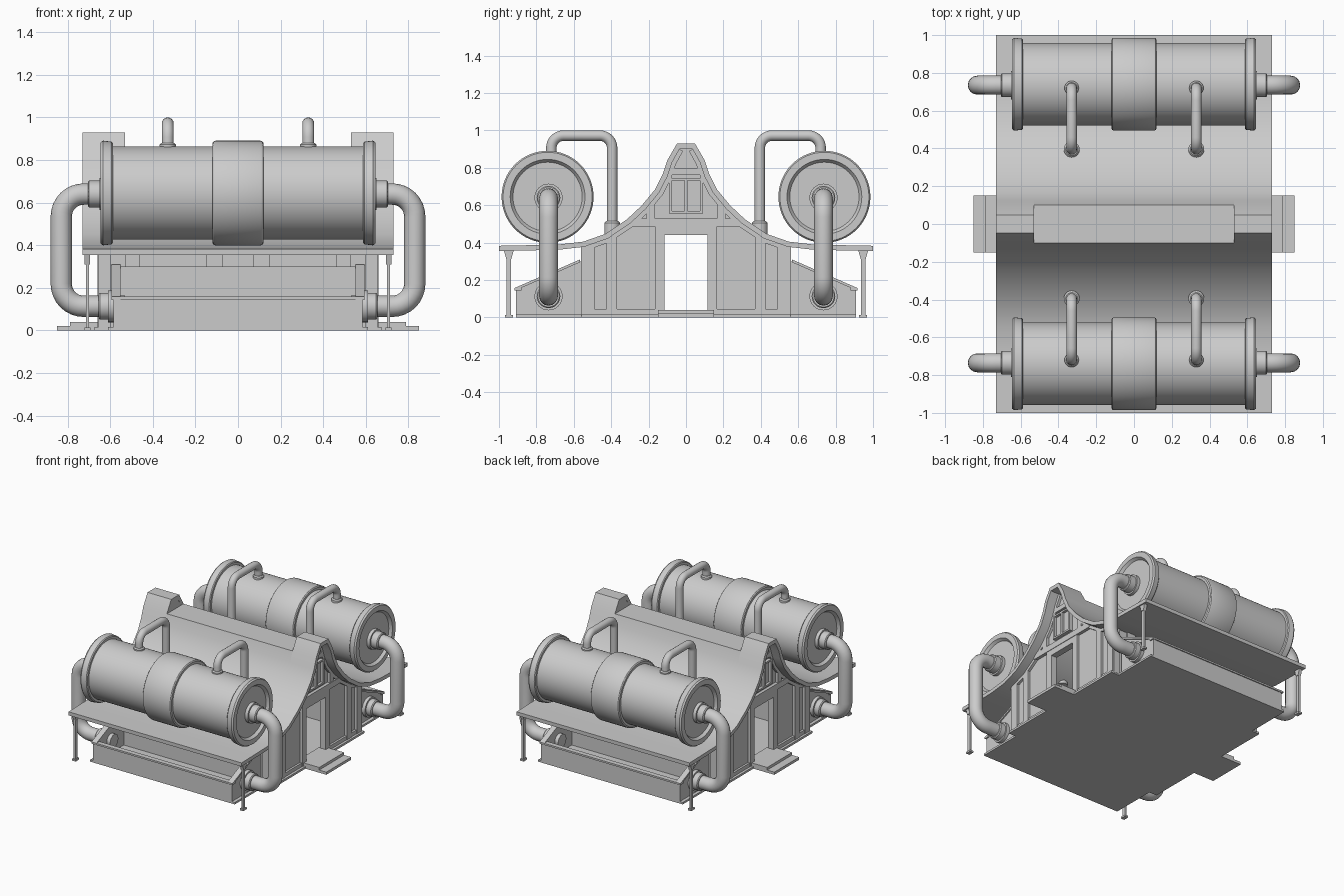
import bpy, bmesh, math
from mathutils import Vector

if "Cube" in bpy.data.objects:
    bpy.data.objects.remove(bpy.data.objects["Cube"])


def finish(name, bm):
    bmesh.ops.remove_doubles(bm, verts=bm.verts, dist=1e-5)
    bmesh.ops.recalc_face_normals(bm, faces=bm.faces)
    me = bpy.data.meshes.new(name)
    bm.to_mesh(me)
    bm.free()
    ob = bpy.data.objects.new(name, me)
    bpy.context.collection.objects.link(ob)
    return ob


def extrude_x(name, pts, x0, x1):
    """Extrude a (y, z) outline from x0 to x1."""
    bm = bmesh.new()
    f = bm.faces.new([bm.verts.new((x0, y, z)) for y, z in pts])
    r = bmesh.ops.extrude_face_region(bm, geom=[f])
    vs = [v for v in r["geom"] if isinstance(v, bmesh.types.BMVert)]
    bmesh.ops.translate(bm, verts=vs, vec=(x1 - x0, 0, 0))
    return finish(name, bm)


def box(name, x0, x1, y0, y1, z0, z1):
    return extrude_x(name, [(y0, z0), (y1, z0), (y1, z1), (y0, z1)], x0, x1)


def lathe(name, profile, centre, axis="X", n=48):
    """Revolve (distance, radius) pairs around an axis through centre."""
    bm = bmesh.new()
    rings = []
    for d, r in profile:
        ring = []
        for i in range(n):
            a = 2 * math.pi * i / n
            c, s = r * math.cos(a), r * math.sin(a)
            p = Vector((d, c, s)) if axis == "X" else Vector((c, s, d))
            ring.append(bm.verts.new(p + Vector(centre)))
        rings.append(ring)
    for a, b in zip(rings, rings[1:]):
        for i in range(n):
            bm.faces.new((a[i], a[(i + 1) % n], b[(i + 1) % n], b[i]))
    for ring in (rings[0], rings[-1]):
        bm.faces.new(ring)
    return finish(name, bm)


def pipe(name, pts, radius, bend, steps=8):
    """Round tube along a path whose corners are filleted."""
    pts = [Vector(p) for p in pts]
    path = [pts[0]]
    for a, b, c in zip(pts, pts[1:], pts[2:]):
        u, v = (a - b).normalized(), (c - b).normalized()
        o = b + (u + v) * bend
        for i in range(steps + 1):
            t = math.pi / 2 * i / steps
            path.append(o - v * bend * math.cos(t) - u * bend * math.sin(t))
    path.append(pts[-1])
    cu = bpy.data.curves.new(name, "CURVE")
    cu.dimensions = "3D"
    cu.bevel_depth, cu.bevel_resolution, cu.use_fill_caps = radius, 6, True
    sp = cu.splines.new("POLY")
    sp.points.add(len(path) - 1)
    for p, q in zip(sp.points, path):
        p.co = (*q, 1)
    tmp = bpy.data.objects.new(name + "_path", cu)
    bpy.context.collection.objects.link(tmp)
    me = bpy.data.meshes.new_from_object(tmp.evaluated_get(bpy.context.evaluated_depsgraph_get()))
    bpy.data.objects.remove(tmp)
    ob = bpy.data.objects.new(name, me)
    bpy.context.collection.objects.link(ob)


def inset(pts, t):
    """Offset an eave-to-ridge profile inwards and downwards."""
    out = []
    for i, (y, z) in enumerate(pts):
        a, b = Vector(pts[max(i - 1, 0)]), Vector(pts[min(i + 1, len(pts) - 1)])
        d = (b - a).normalized()
        out.append((y + d.y * t if d.x > 0 else y - d.y * t, z - abs(d.x) * t))
    return [(min(y, -0.012), z) for y, z in out]


def both(half):
    return half + [(-y, z) for y, z in reversed(half)]


# swept roof: two full-height ends and a lower flat-topped middle
roof = [(-1, .383), (-.85, .386), (-.68, .39), (-.55, .405), (-.43, .447), (-.315, .525),
        (-.235, .6), (-.165, .685), (-.125, .765), (-.1, .84), (-.048, .93)]
under = inset(roof, .028)
under[-1] = (-.035, .9)
for s in (-1, 1):
    extrude_x("roof_end", both(roof) + both(under)[::-1], s * .53, s * .73)
    extrude_x("ridge_block", [(-.095, .8), (-.095, .84), (-.045, .925), (.045, .925), (.095, .84), (.095, .8)],
              s * .531, s * .64)
mid_under = under[:-2] + [(-.082, .81)]
extrude_x("roof_middle", both(roof[:-1]) + both(mid_under)[::-1], -.53, .53)

# floor and door steps
box("floor", -.61, .61, -.91, .91, 0, .015)
box("house_floor", -.675, .675, -.56, .56, 0, .016)
for s in (-1, 1):
    box("lower_step", s * .6, s * .85, -.15, .15, 0, .02)
    box("upper_step", s * .6, s * .79, -.15, .15, .018, .04)

# gable walls with open doorway and timber framing
wall = [p for p in under if -.56 < p[0]]
wall = [(-.55, .375)] + [p for p in wall if p[0] > -.545]
gable = [(-.55, .01)] + both(wall) + [(.55, .01), (.115, .01), (.115, .44), (-.115, .44), (-.115, .01)]
for s in (-1, 1):
    extrude_x("gable_wall", gable, s * .61, s * .64)
    a, b = s * .635, s * .66
    for m in (-1, 1):
        for y0, y1, z0, z1 in ((.49, .55, .01, .385), (.37, .425, .01, .43), (.115, .165, .01, .49),
                               (.165, .21, .53, .61)):
            box("gable_post", a, b, m * y0, m * y1, z0, z1)
        for y0, y1 in ((.425, .49), (.165, .37)):
            box("sill_beam", a, b - s * .004, m * y0, m * y1, .01, .045)
        half = wall[1:]
        low = inset(half, .022)
        extrude_x("gable_rafter", [(m * y, z) for y, z in half + low[::-1]], a, b)
    box("cross_beam", a, b + s * .004, -.3, .3, .485, .53)
    box("door_lintel", a, b, -.165, .165, .44, .487)
    box("peak_beam", a, b, -.105, .105, .765, .80)
    # window
    box("window_glass", a, s * .645, -.085, .085, .56, .74)
    for y0, y1 in ((-.09, -.075), (-.008, .008), (.075, .09)):
        box("window_bar", a, b + s * .006, y0, y1, .555, .745)
    for z in (.555, .732):
        box("window_rail", a, b + s * .005, -.09, .09, z, z + .013)

# long walls under the eaves with battens
for s in (-1, 1):
    box("side_wall", -.63, .63, s * .52, s * .55, .01, .385)
    for x0, x1 in ((.07, .15), (.46, .53), (.6, .655)):
        for m in (-1, 1):
            box("wall_batten", m * x0, m * x1, s * .545, s * .562, .01, .385)

    # open trough with sloping ends and rim
    box("trough_front", -.585, .585, s * .885, s * .91, .01, .15)
    box("trough_front_rim", -.595, .595, s * .88, s * .918, .145, .158)
    box("trough_back", -.585, .585, s * .56, s * .58, .01, .30)
    for m in (-1, 1):
        extrude_x("trough_end", [(s * .91, .01), (s * .91, .15), (s * .57, .297), (s * .57, .01)],
                  m * .558, m * .585)
        extrude_x("trough_end_rim", [(s * .915, .143), (s * .915, .158), (s * .566, .31), (s * .566, .295)],
                  m * .553, m * .595)

    # eave posts
    for m in (-1, 1):
        box("eave_post", m * .70, m * .715, s * .935, s * .96, 0, .365)
        box("post_foot", m * .693, m * .722, s * .925, s * .968, 0, .014)
        extrude_x("post_head", [(s * .935, .31), (s * .96, .31), (s * .975, .362), (s * .92, .362)],
                  m * .695, m * .72)

    # tank with raised middle band, end rims and recessed ends
    half = [(.105, .246), (.114, .243), (.12, .235), (.12, .218), (.588, .218), (.588, .235), (.594, .241),
            (.634, .246), (.645, .238), (.645, .2), (.625, .185)]
    lathe("tank", [(-x, r) for x, r in reversed(half)] + half, (0, s * .74, .645), n=64)

    for m in (-1, 1):
        # big side pipes from tank to trough
        y = s * .735
        pipe("side_pipe", [(m * .62, y, .64), (m * .83, y, .64), (m * .83, y, .113), (m * .53, y, .113)],
             .05, .105)
        for x, z in ((.62, .64), (.58, .113)):
            w = .085 if z > .5 else .075
            lathe("pipe_collar", [(m * d, r) for d, r in
                                  ((x, .075), (x + .03, .075), (x + .03, .063), (x + w - .006, .063),
                                   (x + w, .057))], (0, y, z), n=32)
        # small vent pipes from tank top to roof
        pipe("vent_pipe", [(m * .33, s * .72, .84), (m * .33, s * .72, .972),
                           (m * .33, s * .395, .972), (m * .33, s * .395, .44)], .028, .065)
        lathe("vent_collar", [(.84, .038), (.872, .038), (.88, .03)], (m * .33, s * .72, 0), "Z", 24)
        lathe("vent_roof_collar", [(.44, .042), (.505, .042), (.515, .032)], (m * .33, s * .395, 0), "Z", 24)

# smooth rounded parts, keep hard edges
for ob in bpy.context.collection.objects:
    ob.select_set(True)
    bpy.context.view_layer.objects.active = ob
bpy.ops.object.shade_smooth_by_angle(angle=math.radians(30))
